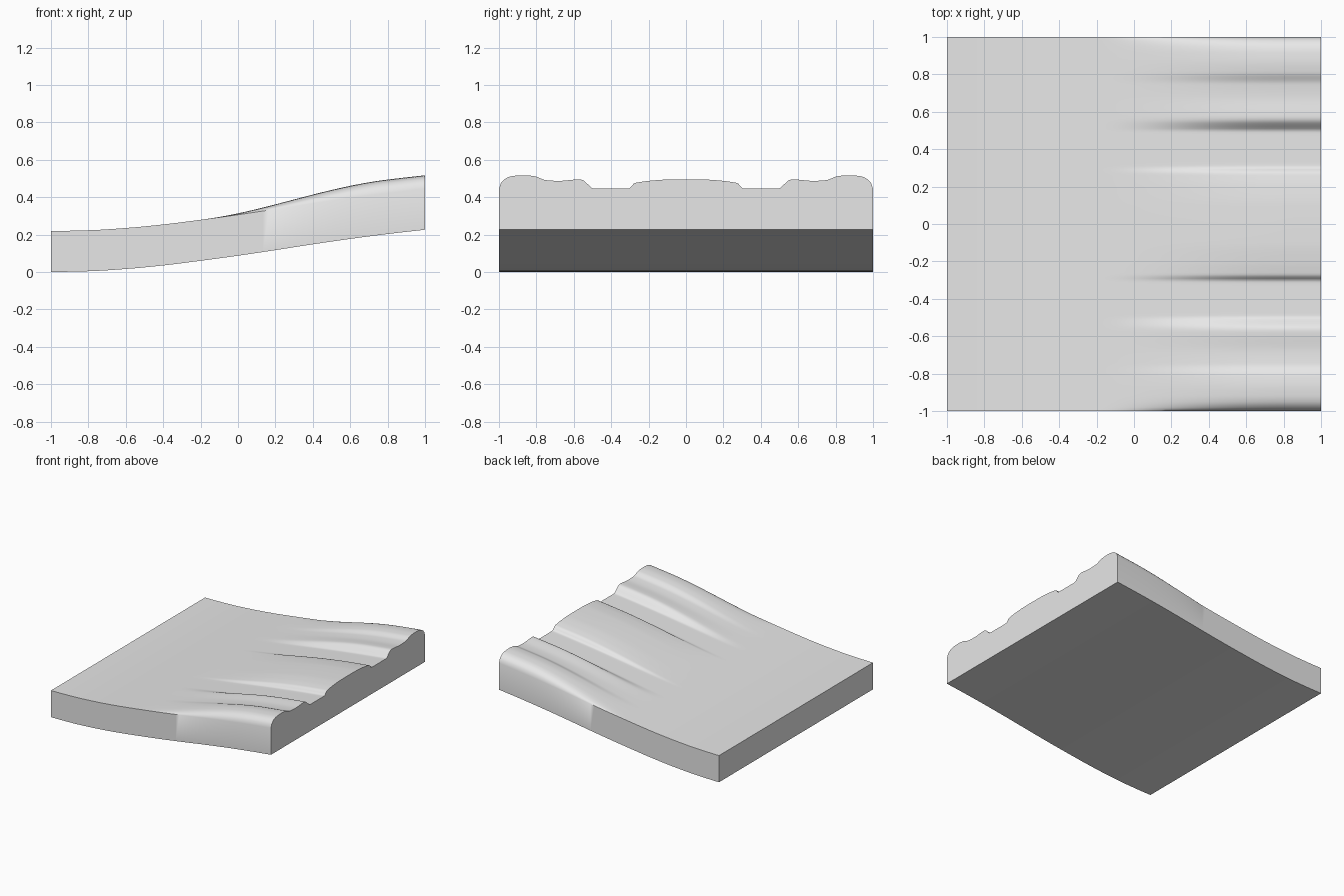
import bpy, bmesh, math

if "Cube" in bpy.data.objects:
    bpy.data.objects.remove(bpy.data.objects["Cube"])

# Rising underside curve (x, z) and half of the ridge profile (|y|, height)
UNDERSIDE = [(-1, 0), (-.8, .004), (-.6, .016), (-.4, .035), (-.2, .06), (0, .087),
             (.2, .117), (.4, .148), (.6, .177), (.8, .203), (1, .226)]
RIDGES = [(0, .05), (.1, .049), (.2, .042), (.25, .035), (.275, .03), (.305, .001),
          (.33, 0), (.48, 0), (.497, .001), (.525, .024), (.55, .045), (.57, .05),
          (.68, .042), (.75, .046), (.81, .067), (.87, .072), (.92, .069),
          (.955, .06), (.98, .042), (.993, .024), (1, 0)]
THICKNESS = .219


def curve(points, t):
    """Monotone cubic interpolation through the points."""
    n = len(points)
    d = [(points[i + 1][1] - points[i][1]) / (points[i + 1][0] - points[i][0])
         for i in range(n - 1)]

    def slope(i):
        if i == 0 or i == n - 1:
            return d[0] * .3 if i == 0 else d[-1]
        a, b = d[i - 1], d[i]
        return 2 * a * b / (a + b) if a * b > 0 else 0

    i = 0
    while i < n - 2 and t > points[i + 1][0]:
        i += 1
    h = points[i + 1][0] - points[i][0]
    s = (t - points[i][0]) / h
    return ((2 * s**3 - 3 * s**2 + 1) * points[i][1] + (s**3 - 2 * s**2 + s) * h * slope(i)
            + (3 * s**2 - 2 * s**3) * points[i + 1][1] + (s**3 - s**2) * h * slope(i + 1))


def fade(x):
    """Ridges grow out of the plain slab towards the high end."""
    s = min(1, max(0, x + .2))
    return s * s * (3 - 2 * s)


# Slab: closed cross-sections swept along x
NX, NY = 60, 200
ys = [-1 + 2 * j / NY for j in range(NY + 1)]
ridge = [curve(RIDGES, min(1, abs(y))) for y in ys]
bm = bmesh.new()
rings = []
for i in range(NX + 1):
    x = -1 + 2 * i / NX
    low = curve(UNDERSIDE, x)
    ring = [bm.verts.new((x, y, low + THICKNESS + r * fade(x))) for y, r in zip(ys, ridge)]
    ring += [bm.verts.new((x, 1, low)), bm.verts.new((x, -1, low))]
    rings.append(ring)
for a, b in zip(rings, rings[1:]):
    for j in range(len(a)):
        k = (j + 1) % len(a)
        bm.faces.new((a[j], b[j], b[k], a[k]))
bm.faces.new(rings[0])
bm.faces.new(rings[-1][::-1])
bmesh.ops.recalc_face_normals(bm, faces=bm.faces)

mesh = bpy.data.meshes.new("ridged_slab")
bm.to_mesh(mesh)
bm.free()
slab = bpy.data.objects.new("ridged_slab", mesh)
bpy.context.collection.objects.link(slab)

# Single light grey colour
grey = bpy.data.materials.new("light_grey")
grey.diffuse_color = (.8, .8, .8, 1)
grey.use_nodes = True
grey.node_tree.nodes["Principled BSDF"].inputs["Base Color"].default_value = grey.diffuse_color
mesh.materials.append(grey)

bpy.context.view_layer.objects.active = slab
slab.select_set(True)
bpy.ops.object.shade_smooth_by_angle(angle=math.radians(50))
